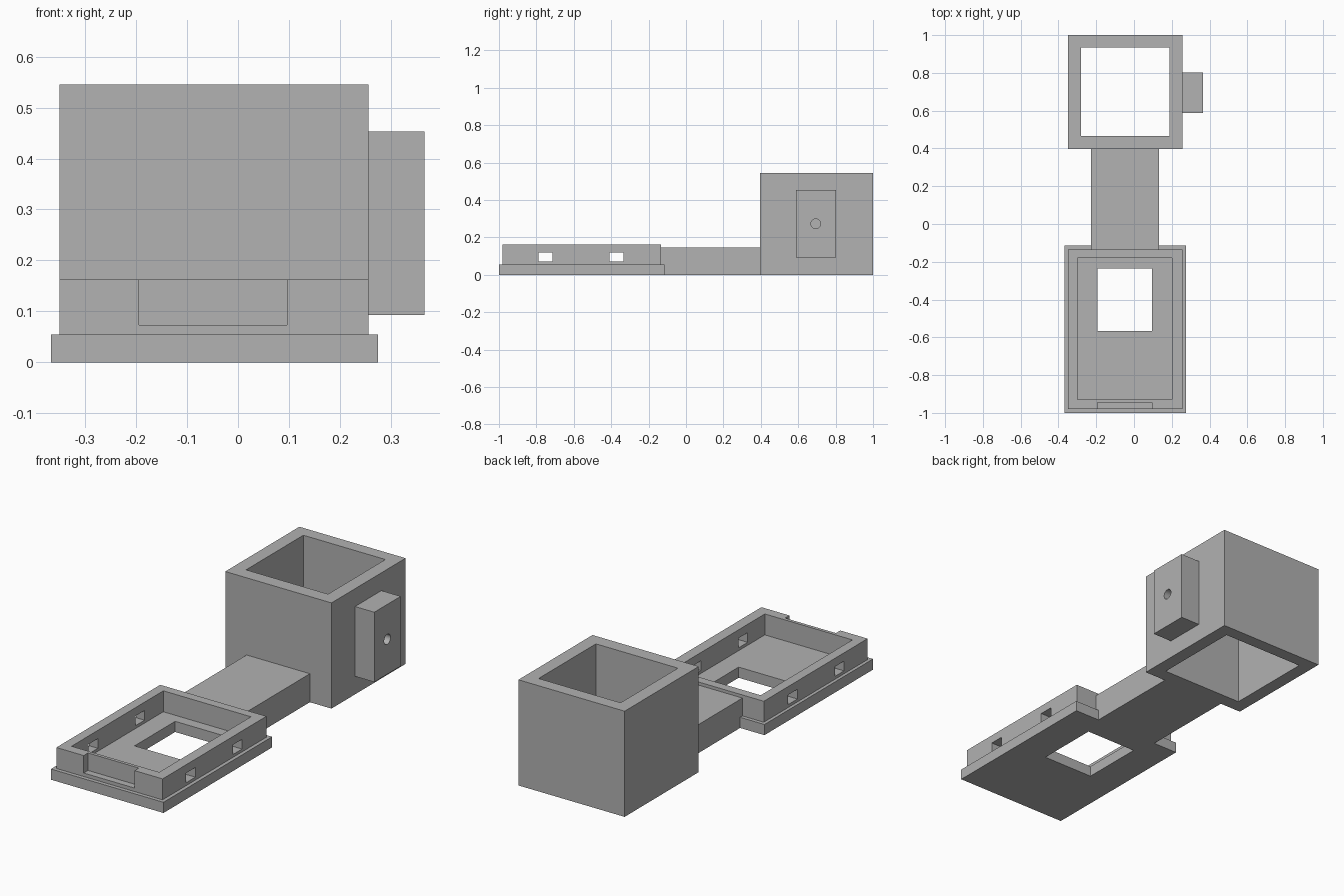
import bpy
import bmesh
from mathutils import Matrix, Vector

cube = bpy.data.objects.get("Cube")
if cube:
    bpy.data.objects.remove(cube, do_unlink=True)

grey = bpy.data.materials.new("plain grey")
grey.use_nodes = True
grey.diffuse_color = (0.445, 0.445, 0.445, 1)
grey.node_tree.nodes["Principled BSDF"].inputs["Base Color"].default_value = grey.diffuse_color


def make_object(name, bm):
    bmesh.ops.recalc_face_normals(bm, faces=bm.faces)
    mesh = bpy.data.meshes.new(name)
    bm.to_mesh(mesh)
    bm.free()
    mesh.materials.append(grey)
    obj = bpy.data.objects.new(name, mesh)
    bpy.context.collection.objects.link(obj)
    return obj


def box(name, x, y, z):
    """Box from its (low, high) range on each axis."""
    bm = bmesh.new()
    ranges = (x, y, z)
    centre = Vector([(a + b) / 2 for a, b in ranges])
    size = Vector([b - a for a, b in ranges])
    bmesh.ops.create_cube(bm, size=1, matrix=Matrix.Translation(centre) @ Matrix.Diagonal(size).to_4x4())
    return make_object(name, bm)


def cut(target, *cutters):
    """Subtract each cutter from the target, then discard it."""
    for cutter in cutters:
        cutter.hide_render = True
        mod = target.modifiers.new("cut", "BOOLEAN")
        mod.operation = "DIFFERENCE"
        mod.solver = "EXACT"
        mod.object = cutter
        bpy.context.view_layer.objects.active = target
        bpy.ops.object.modifier_apply(modifier=mod.name)
        bpy.data.objects.remove(cutter, do_unlink=True)


BASE_TOP, RIM_TOP, ARM_TOP, HOLDER_TOP = 0.055, 0.163, 0.147, 0.545
BASE_BACK, RIM_BACK, HOLDER_FRONT = -0.115, -0.134, 0.396
OUTER_X = (-0.35, 0.256)
OPENING_X = (-0.194, 0.096)

# Tray floor with its rectangular opening
tray_floor = box("tray_floor", (-0.367, 0.275), (-1, BASE_BACK), (0, BASE_TOP))
cut(tray_floor, box("floor_cutter", OPENING_X, (-0.566, -0.235), (-0.1, 0.2)))

# Tray rim: hollow middle, front recess and side windows
tray_rim = box("tray_rim", OUTER_X, (-0.98, RIM_BACK), (BASE_TOP, RIM_TOP))
cut(tray_rim,
    box("pocket_cutter", (-0.30, 0.20), (-0.928, -0.18), (0, 0.3)),
    box("recess_cutter", OPENING_X, (-1.1, -0.945), (0.073, 0.3)))
for y in (-0.788, -0.408):
    cut(tray_rim, box("window_cutter", (-0.5, 0.5), (y, y + 0.075), (0.07, 0.12)))

# Connecting arm, stepped where it meets the tray
profile = [(BASE_BACK, 0), (HOLDER_FRONT, 0), (HOLDER_FRONT, ARM_TOP),
           (RIM_BACK, ARM_TOP), (RIM_BACK, BASE_TOP), (BASE_BACK, BASE_TOP)]
bm = bmesh.new()
face = bm.faces.new([bm.verts.new((-0.228, y, z)) for y, z in profile])
side = bmesh.ops.extrude_face_region(bm, geom=[face], use_keep_orig=True)["geom"]
bmesh.ops.translate(bm, vec=(0.361, 0, 0),
                    verts=[v for v in side if isinstance(v, bmesh.types.BMVert)])
make_object("connecting_arm", bm)

# Square holder, open through top and bottom
holder = box("square_holder", OUTER_X, (HOLDER_FRONT, 1), (0, HOLDER_TOP))
cut(holder, box("holder_cutter", (-0.281, 0.187), (0.467, 0.934), (-0.1, 0.7)))

# Side block with a round hole
side_block = box("side_block", (OUTER_X[1], 0.366), (0.588, 0.803), (0.093, 0.453))
bm = bmesh.new()
bmesh.ops.create_cone(bm, cap_ends=True, segments=32, radius1=0.026, radius2=0.026, depth=0.4,
                      matrix=Matrix.Translation((0.366, 0.694, 0.273)) @ Matrix.Rotation(1.5707963, 4, "Y"))
cut(side_block, make_object("round_cutter", bm))
